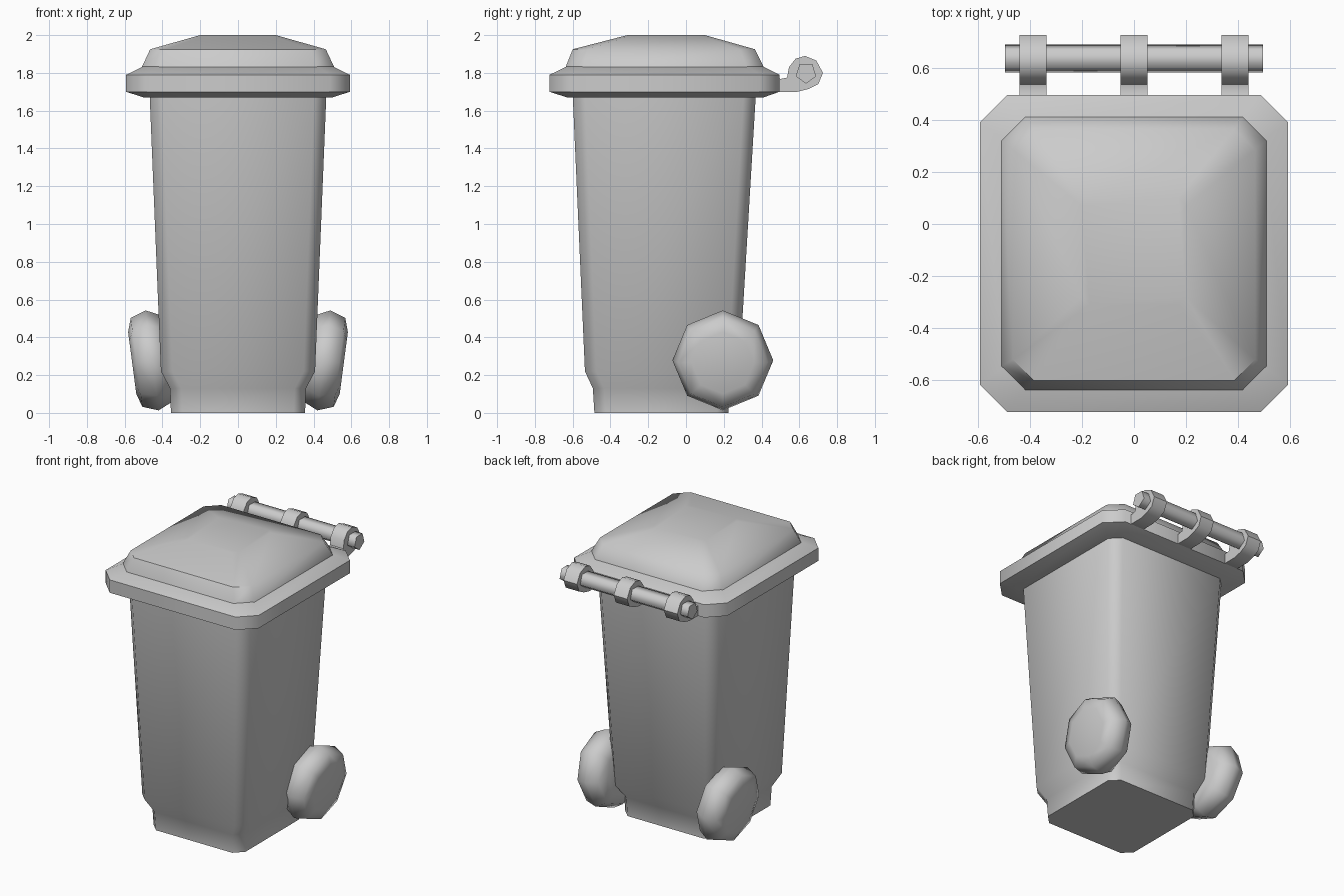
import bpy, bmesh
from math import radians, sin, cos, pi
from mathutils import Matrix, Vector

if "Cube" in bpy.data.objects:
    bpy.data.objects.remove(bpy.data.objects["Cube"])


def finish(name, bm, angle=50):
    bmesh.ops.recalc_face_normals(bm, faces=bm.faces)
    me = bpy.data.meshes.new(name)
    bm.to_mesh(me)
    bm.free()
    ob = bpy.data.objects.new(name, me)
    bpy.context.collection.objects.link(ob)
    bpy.ops.object.select_all(action='DESELECT')
    ob.select_set(True)
    bpy.context.view_layer.objects.active = ob
    bpy.ops.object.shade_smooth_by_angle(angle=radians(angle))
    return ob


def skin(name, rings, matrix=Matrix(), angle=50):
    """Bridge equal-sized point rings and cap both ends."""
    bm = bmesh.new()
    loops = [[bm.verts.new(matrix @ Vector(p)) for p in r] for r in rings]
    n = len(loops[0])
    for a, b in zip(loops, loops[1:]):
        for i in range(n):
            j = (i + 1) % n
            bm.faces.new((a[i], a[j], b[j], b[i]))
    bm.faces.new(loops[0][::-1])
    bm.faces.new(loops[-1])
    return finish(name, bm, angle)


def box_ring(z, hx, y0, y1, c):
    """Rectangle with chamfered corners at height z."""
    return [(hx - c, y0, z), (hx, y0 + c, z), (hx, y1 - c, z), (hx - c, y1, z),
            (c - hx, y1, z), (-hx, y1 - c, z), (-hx, y0 + c, z), (c - hx, y0, z)]


def disc_ring(r, t, n, phase=0.0):
    """Regular polygon around the x axis at x = t."""
    return [(t, r * sin(phase + 2 * pi * i / n), r * cos(phase + 2 * pi * i / n))
            for i in range(n)]


# Tapered body with stepped foot
skin("bin_body", [box_ring(*r) for r in (
    (0.0, 0.355, -0.485, 0.225, 0.06),
    (0.13, 0.36, -0.493, 0.23, 0.06),
    (0.22, 0.408, -0.535, 0.282, 0.06),
    (1.69, 0.468, -0.60, 0.37, 0.065))])

# Lid rim
skin("lid_rim", [box_ring(*r) for r in (
    (1.67, 0.50, -0.63, 0.41, 0.08),
    (1.70, 0.592, -0.722, 0.495, 0.105),
    (1.79, 0.592, -0.722, 0.495, 0.105),
    (1.835, 0.50, -0.63, 0.405, 0.08))])

# Lid dome
skin("lid_dome", [box_ring(*r) for r in (
    (1.82, 0.51, -0.638, 0.413, 0.09),
    (1.835, 0.507, -0.636, 0.41, 0.09),
    (1.925, 0.465, -0.60, 0.365, 0.08),
    (2.0, 0.2, -0.31, 0.1, 0.03))])

# Hinge rod, five-sided
skin("hinge_rod", [disc_ring(0.057, x, 5, radians(36)) for x in (-0.495, 0.495)],
     Matrix.Translation((0, 0.635, 1.80)), 80)

# Hinge hooks: extruded side profile
hook = [(0.40, 1.81), (0.445, 1.80), (0.50, 1.768), (0.535, 1.775), (0.545, 1.83),
        (0.58, 1.875), (0.63, 1.89), (0.69, 1.865), (0.725, 1.80), (0.70, 1.74),
        (0.65, 1.715), (0.59, 1.70), (0.49, 1.70), (0.40, 1.75)]
for i, x in enumerate((-0.388, 0, 0.388)):
    skin(f"hinge_hook_{i + 1}",
         [[(x + s * 0.052, y, z) for y, z in hook] for s in (-1, 1)])

# Eight-sided wheels, leaning outward at the top
profile = ((0.16, -0.10), (0.232, -0.075), (0.267, 0.0), (0.237, 0.083), (0.165, 0.106))
for side, label in ((1, "right"), (-1, "left")):
    m = (Matrix.Translation((side * 0.455, 0.195, 0.278))
         @ Matrix.Rotation(side * radians(7.5), 4, 'Y'))
    skin(f"wheel_{label}", [disc_ring(r, side * t, 8) for r, t in profile], m, 60)
